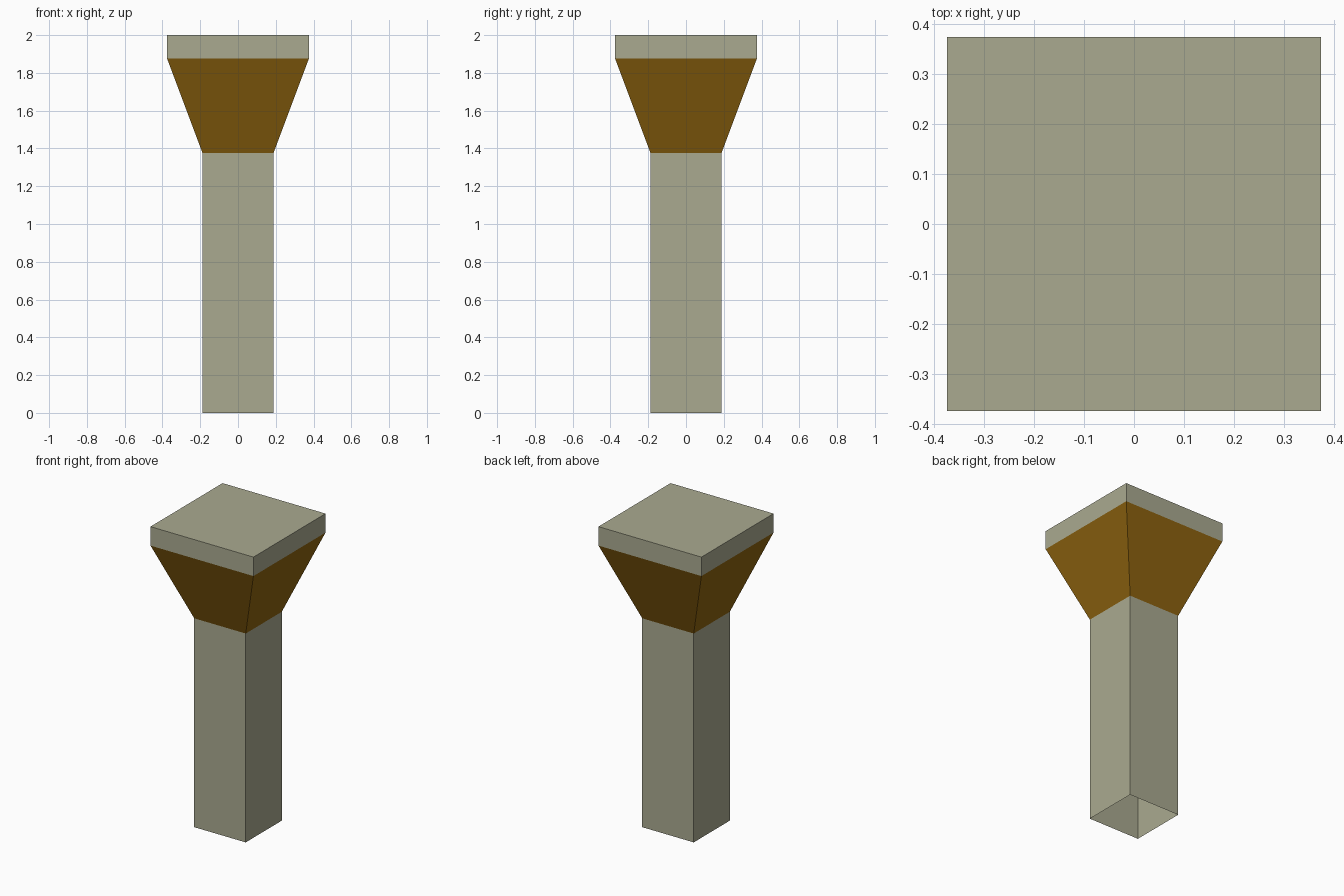
import bpy
import bmesh

if "Cube" in bpy.data.objects:
    bpy.data.objects.remove(bpy.data.objects["Cube"])


def material(name, rgb):
    mat = bpy.data.materials.new(name)
    mat.diffuse_color = (*rgb, 1.0)
    mat.use_nodes = True
    mat.node_tree.nodes["Principled BSDF"].inputs["Base Color"].default_value = mat.diffuse_color
    return mat


def square_section(name, z0, half0, z1, half1, mat, top=False):
    """Four-sided thin shell between two square outlines, optionally closed on top."""
    bm = bmesh.new()
    corners = [(-1, -1), (1, -1), (1, 1), (-1, 1)]
    low, high = [[bm.verts.new((x * h, y * h, z)) for x, y in corners]
                 for z, h in ((z0, half0), (z1, half1))]
    for i in range(4):
        j = (i + 1) % 4
        bm.faces.new((low[i], low[j], high[j], high[i]))
    if top:
        bm.faces.new(high)
    mesh = bpy.data.meshes.new(name)
    bm.to_mesh(mesh)
    bm.free()
    mesh.materials.append(mat)
    obj = bpy.data.objects.new(name, mesh)
    bpy.context.collection.objects.link(obj)
    return obj


stone = material("stone", (0.40, 0.40, 0.28))
bronze = material("bronze", (0.28, 0.13, 0.005))

SHAFT, CAP = 0.1875, 0.375

# Hollow shaft, open at the foot
square_section("column_shaft", 0.0, SHAFT, 1.375, SHAFT, stone)
# Flared capital
square_section("flared_capital", 1.375, SHAFT, 1.875, CAP, bronze)
# Square slab closing the top
square_section("top_slab", 1.875, CAP, 2.0, CAP, stone, top=True)
